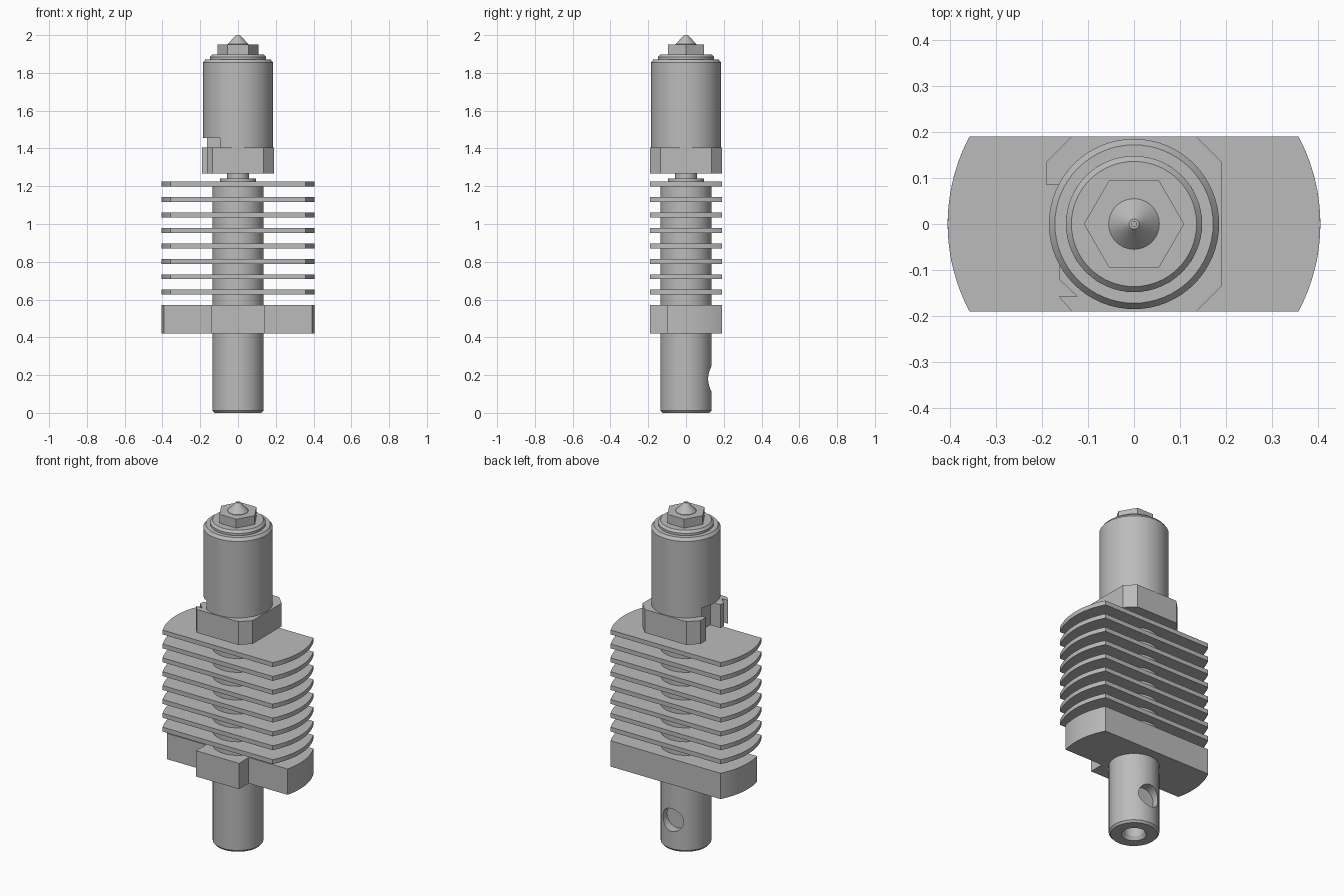
import bpy, bmesh, math
from mathutils import Vector

cube = bpy.data.objects.get("Cube")
if cube:
    bpy.data.objects.remove(cube, do_unlink=True)

metal = bpy.data.materials.new("plain_grey_metal")
metal.use_nodes = True
GREY = (0.5, 0.5, 0.5, 1)
metal.diffuse_color = GREY
metal.node_tree.nodes["Principled BSDF"].inputs["Base Color"].default_value = GREY


def finish(name, bm):
    bmesh.ops.remove_doubles(bm, verts=bm.verts, dist=1e-5)
    bmesh.ops.recalc_face_normals(bm, faces=bm.faces)
    mesh = bpy.data.meshes.new(name)
    bm.to_mesh(mesh)
    bm.free()
    mesh.materials.append(metal)
    ob = bpy.data.objects.new(name, mesh)
    bpy.context.collection.objects.link(ob)
    return ob


def lathe(name, profile, steps=64):
    """Spin (radius, z) points around the z axis."""
    bm = bmesh.new()
    vs = [bm.verts.new((r, 0, z)) for r, z in profile]
    edges = [bm.edges.new(p) for p in zip(vs, vs[1:])]
    bmesh.ops.spin(bm, geom=vs + edges, axis=(0, 0, 1), cent=(0, 0, 0),
                   angle=math.tau, steps=steps)
    return finish(name, bm)


def prism(name, outline, z0, z1):
    """Extrude an (x, y) outline between two heights."""
    bm = bmesh.new()
    face = bm.faces.new([bm.verts.new((x, y, z0)) for x, y in outline])
    top = bmesh.ops.extrude_face_region(bm, geom=[face])["geom"]
    bmesh.ops.translate(bm, vec=Vector((0, 0, z1 - z0)),
                        verts=[v for v in top if isinstance(v, bmesh.types.BMVert)])
    return finish(name, bm)


def cut(ob, cutter):
    mod = ob.modifiers.new("cut", 'BOOLEAN')
    mod.object = cutter
    mod.solver = 'EXACT'
    bpy.context.view_layer.objects.active = ob
    bpy.ops.object.modifier_apply(modifier=mod.name)
    bpy.data.objects.remove(cutter, do_unlink=True)


def smooth(ob):
    bpy.ops.object.select_all(action='DESELECT')
    ob.select_set(True)
    bpy.context.view_layer.objects.active = ob
    bpy.ops.object.shade_smooth_by_angle(angle=math.radians(25))


END_R, HALF_Y = 0.405, 0.19


def rounded_outline(front, n=16):
    """Arc-ended plate outline from y = front to the back."""
    a0, a1 = math.asin(front / END_R), math.asin(HALF_Y / END_R)
    arc = [a0 + (a1 - a0) * i / n for i in range(n + 1)]
    right = [(END_R * math.cos(a), END_R * math.sin(a)) for a in arc]
    return right + [(-x, y) for x, y in reversed(right)]


# Central tube with collar, neck, and a chamfered bore underneath
tube = lathe("central_tube", [
    (0, 0.5), (0.055, 0.5), (0.055, 0.02), (0.068, 0), (0.125, 0), (0.135, 0.012),
    (0.135, 1.21), (0.095, 1.21), (0.095, 1.242), (0.058, 1.242),
    (0.058, 1.3), (0, 1.3)])

# Side drilling at the back of the tube
bpy.ops.mesh.primitive_cylinder_add(vertices=48, radius=0.067, depth=0.12,
                                    location=(0, 0.14, 0.18),
                                    rotation=(math.pi / 2, 0, 0))
drill = bpy.context.object
drill.hide_render = True
cut(tube, drill)
smooth(tube)

# Cooling fins
for i in range(8):
    z = 1.211 - i * 0.0817
    smooth(prism(f"cooling_fin_{i + 1}", rounded_outline(-HALF_Y), z - 0.013, z + 0.013))

# Mounting block with a front tab
smooth(prism("mounting_block", rounded_outline(-0.1), 0.42, 0.572))
prism("mounting_tab", [(-0.14, -HALF_Y), (0.14, -HALF_Y), (0.14, -0.09), (-0.14, -0.09)],
      0.42, 0.572)

# Heater block: chamfered square with a side slot and a corner nick
prism("heater_block", [
    (0.135, 0.19), (-0.135, 0.19), (-0.19, 0.135), (-0.19, 0.085), (-0.095, 0.085),
    (-0.095, -0.09), (-0.163, -0.09), (-0.163, -0.12), (-0.123, -0.158),
    (-0.163, -0.158), (-0.135, -0.19), (0.135, -0.19), (0.19, -0.135), (0.19, 0.135)],
    1.268, 1.405)

# Heater sleeve, stepped at the top and notched above the slot
sleeve = lathe("heater_sleeve", [
    (0, 1.405), (0.185, 1.405), (0.185, 1.855), (0.172, 1.872), (0.148, 1.872),
    (0.148, 1.885), (0.136, 1.898), (0, 1.898)])
notch = prism("sleeve_notch", [(-0.3, -0.3), (-0.095, -0.3), (-0.095, 0.085), (-0.3, 0.085)],
              1.3, 1.455)
notch.hide_render = True
cut(sleeve, notch)
smooth(sleeve)

# Nozzle: hexagon and cone with a fine outlet
prism("nozzle_hexagon", [(0.109 * math.cos(k * math.pi / 3), 0.109 * math.sin(k * math.pi / 3))
                         for k in range(6)], 1.895, 1.95)
smooth(lathe("nozzle_tip", [
    (0, 1.945), (0.055, 1.945), (0.055, 1.952), (0.015, 1.995), (0.011, 2.0),
    (0.006, 2.0), (0.006, 1.97), (0, 1.97)], 48))
